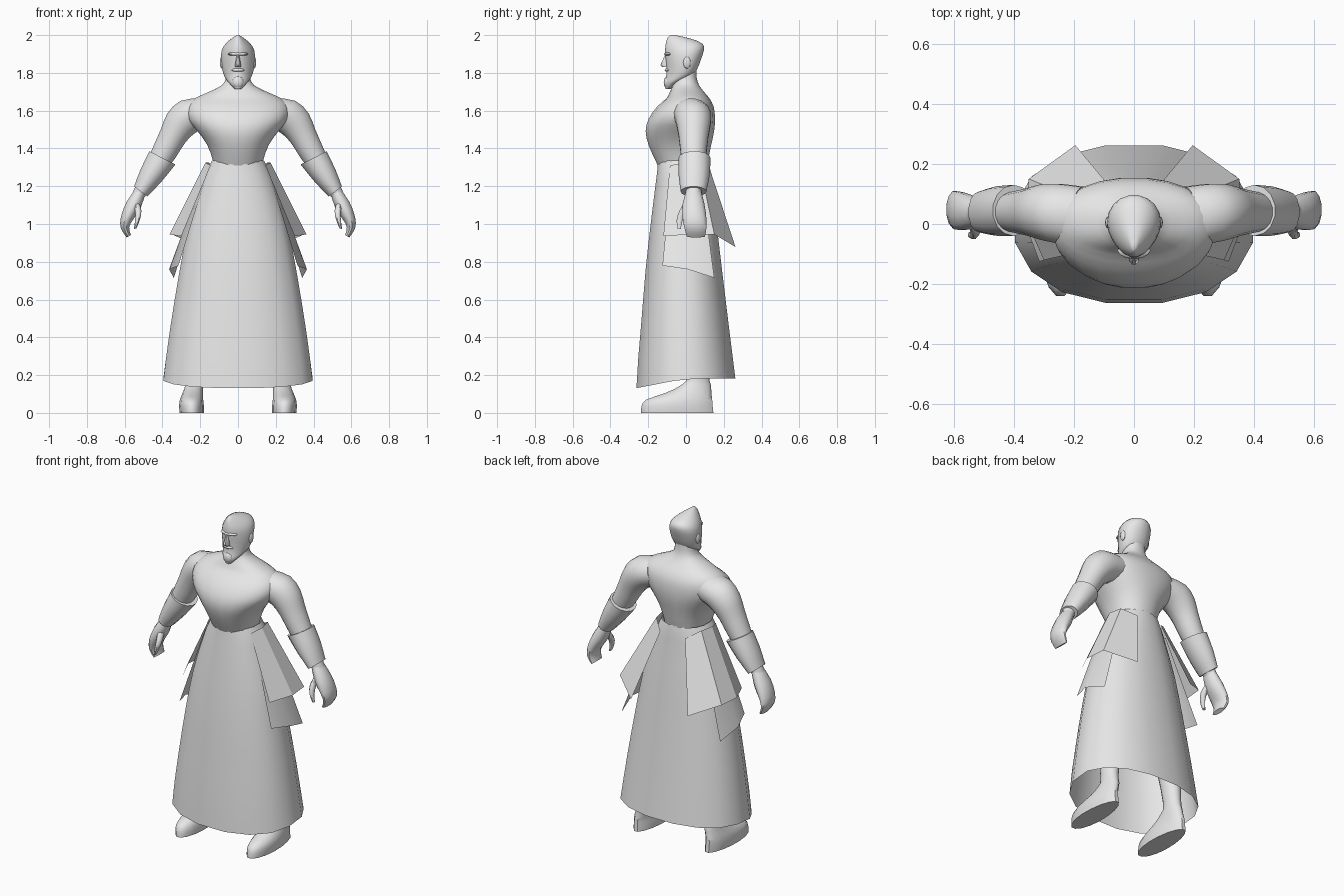
import bpy, bmesh
from math import sin, cos, pi, radians, copysign

cube = bpy.data.objects.get("Cube")
if cube:
    bpy.data.objects.remove(cube, do_unlink=True)

clay = bpy.data.materials.new("pale_grey")
clay.use_nodes = True
clay.diffuse_color = (0.8, 0.8, 0.8, 1)
clay.node_tree.nodes["Principled BSDF"].inputs["Base Color"].default_value = clay.diffuse_color


def finish(bm, name, mirror=False, angle=50):
    """Turn a bmesh into a shaded object, optionally mirrored across x."""
    bmesh.ops.recalc_face_normals(bm, faces=bm.faces)
    mesh = bpy.data.meshes.new(name)
    bm.to_mesh(mesh)
    bm.free()
    mesh.materials.append(clay)
    obj = bpy.data.objects.new(name, mesh)
    bpy.context.collection.objects.link(obj)
    bpy.ops.object.select_all(action='DESELECT')
    obj.select_set(True)
    bpy.context.view_layer.objects.active = obj
    bpy.ops.object.shade_smooth_by_angle(angle=radians(angle))
    if mirror:
        mod = obj.modifiers.new("Mirror", 'MIRROR')
        mod.use_mirror_merge = False
    return obj


def spline(rows, steps):
    """Catmull-Rom interpolation between cross-sections."""
    out = []
    for i in range(len(rows) - 1):
        quad = [rows[max(i - 1, 0)], rows[i], rows[i + 1], rows[min(i + 2, len(rows) - 1)]]
        for k in range(steps):
            t = k / steps
            out.append([b + 0.5 * t * (c - a + t * (2 * a - 5 * b + 4 * c - d + t * (3 * (b - c) + d - a)))
                        for a, b, c, d in zip(*quad)])
    return out + [list(rows[-1])]


def loft(name, rows, sides=20, power=2, taper=0, steps=2, caps=True, mirror=False, hem=0, angle=50):
    """Skin rings of (x, y, z, width, depth, tilt in degrees)."""
    bm = bmesh.new()
    rings = []
    rows = spline(rows, steps)
    for n, (x, y, z, w, d, tilt) in enumerate(rows):
        ring = []
        for k in range(sides):
            a = 2 * pi * (k + 0.5) / sides
            c, s = (copysign(abs(v) ** (2 / power), v) for v in (cos(a), sin(a)))
            u = w * c * (1 + taper * s)
            t = radians(tilt)
            drop = hem * max(0, -s) if n == len(rows) - 1 else 0
            ring.append(bm.verts.new((x + u * cos(t), y + d * s, z + u * sin(t) - drop)))
        rings.append(ring)
    for lo, hi in zip(rings, rings[1:]):
        for k in range(sides):
            j = (k + 1) % sides
            bm.faces.new((lo[k], lo[j], hi[j], hi[k]))
    if caps:
        bm.faces.new(rings[0])
        bm.faces.new(rings[-1])
    return finish(bm, name, mirror, angle)


def upright(rows):
    """Centred level rings given as (z, front, back, half width)."""
    return [(0, (f + b) / 2, z, w, (b - f) / 2, 0) for z, f, b, w in rows]


def ball(name, at, size, mirror=False):
    bm = bmesh.new()
    bmesh.ops.create_uvsphere(bm, u_segments=12, v_segments=8, radius=1)
    bmesh.ops.scale(bm, vec=size, verts=bm.verts)
    bmesh.ops.translate(bm, vec=at, verts=bm.verts)
    return finish(bm, name, mirror)


def flap(name, columns):
    """Hanging cloth sheet from (top, bottom) point pairs."""
    bm = bmesh.new()
    pairs = [(bm.verts.new(t), bm.verts.new(b)) for t, b in columns]
    for (t0, b0), (t1, b1) in zip(pairs, pairs[1:]):
        bm.faces.new((t0, b0, b1, t1))
    return finish(bm, name, True, 30)


# Torso and neck
loft("torso", upright([
    (1.27, -.13, .10, .12), (1.34, -.165, .118, .135), (1.42, -.20, .135, .165),
    (1.49, -.215, .15, .215), (1.555, -.20, .155, .265), (1.62, -.155, .148, .27),
    (1.665, -.105, .125, .23), (1.695, -.088, .10, .165), (1.735, -.07, .07, .085),
    (1.78, -.055, .056, .064), (1.85, -.05, .055, .06)]), sides=24, power=2.2)

# Head with pointed crown and bearded jaw
loft("head", upright([
    (1.715, -.108, -.08, .016), (1.745, -.115, -.05, .045), (1.78, -.106, .03, .07),
    (1.82, -.104, .06, .082), (1.87, -.108, .08, .088), (1.92, -.112, .096, .084),
    (1.955, -.108, .088, .064), (1.983, -.10, .02, .032), (2.0, -.085, -.06, .006)]),
    taper=.22)
loft("nose", upright([
    (1.83, -.125, -.09, .018), (1.842, -.137, -.09, .018),
    (1.87, -.124, -.09, .011), (1.9, -.11, -.09, .008)]), sides=8, steps=1)
ball("brow", (0, -.088, 1.9), (.055, .028, .012))
ball("moustache", (0, -.095, 1.815), (.034, .018, .01))
ball("beard", (0, -.096, 1.75), (.032, .022, .034))
ball("ear", (.086, .005, 1.855), (.01, .02, .032), mirror=True)

# Arms, bracers and hands
loft("arm", [
    (.17, .025, 1.59, .085, .10, 65), (.25, .035, 1.575, .096, .10, 55),
    (.305, .04, 1.53, .09, .092, 38), (.345, .04, 1.465, .075, .08, 30),
    (.39, .04, 1.38, .067, .07, 28), (.46, .04, 1.26, .05, .055, 30),
    (.53, .04, 1.15, .033, .04, 32)], sides=16, mirror=True)
loft("bracer", [
    (.40, .045, 1.35, .079, .085, 27), (.46, .043, 1.258, .066, .082, 32),
    (.515, .04, 1.172, .045, .068, 37)], sides=14, mirror=True)
loft("hand", [
    (.515, .04, 1.175, .03, .04, 30), (.553, .04, 1.10, .042, .06, 25),
    (.588, .045, 1.03, .034, .065, 12), (.598, .05, .98, .023, .06, -10),
    (.578, .052, .935, .013, .05, -30)], sides=12, mirror=True)
loft("thumb", [
    (.54, .02, 1.12, .02, .025, 20), (.528, -.015, 1.07, .018, .022, 0),
    (.532, -.034, 1.02, .014, .017, -10), (.545, -.036, .975, .008, .01, -15)],
    sides=8, mirror=True)

# Long skirt, open at the hem
loft("skirt", upright([
    (1.335, -.15, .124, .14), (1.28, -.155, .132, .172), (1.2, -.165, .14, .202),
    (1.0, -.19, .165, .265), (.75, -.218, .195, .315), (.45, -.243, .232, .365),
    (.182, -.267, .266, .402)]), sides=16, power=2.25, caps=False, hem=.052)

# Two layers of side cloth
flap("upper_side_flap", [
    ((.145, -.085, 1.31), (.30, -.12, .935)),
    ((.172, -.01, 1.325), (.362, .02, .945)),
    ((.155, .07, 1.325), (.35, .15, .945)),
    ((.085, .13, 1.28), (.195, .262, .878))])
flap("lower_side_flap", [
    ((.17, -.08, 1.25), (.315, -.125, .78)),
    ((.185, 0, 1.25), (.365, .01, .76)),
    ((.165, .08, 1.25), (.34, .15, .715))])

# Feet running up into hidden legs
loft("leg", [
    (.245, -.047, 0, .064, .196, 0), (.246, -.047, .035, .066, .192, 0),
    (.246, -.036, .07, .062, .178, 0), (.24, .012, .105, .054, .125, 0),
    (.232, .055, .15, .046, .078, 0), (.23, .062, .21, .046, .058, 0),
    (.215, .045, .45, .068, .075, 0), (.17, 0, .8, .085, .09, 0),
    (.09, -.015, 1.2, .075, .08, 0)], sides=16, taper=-.08, mirror=True)
